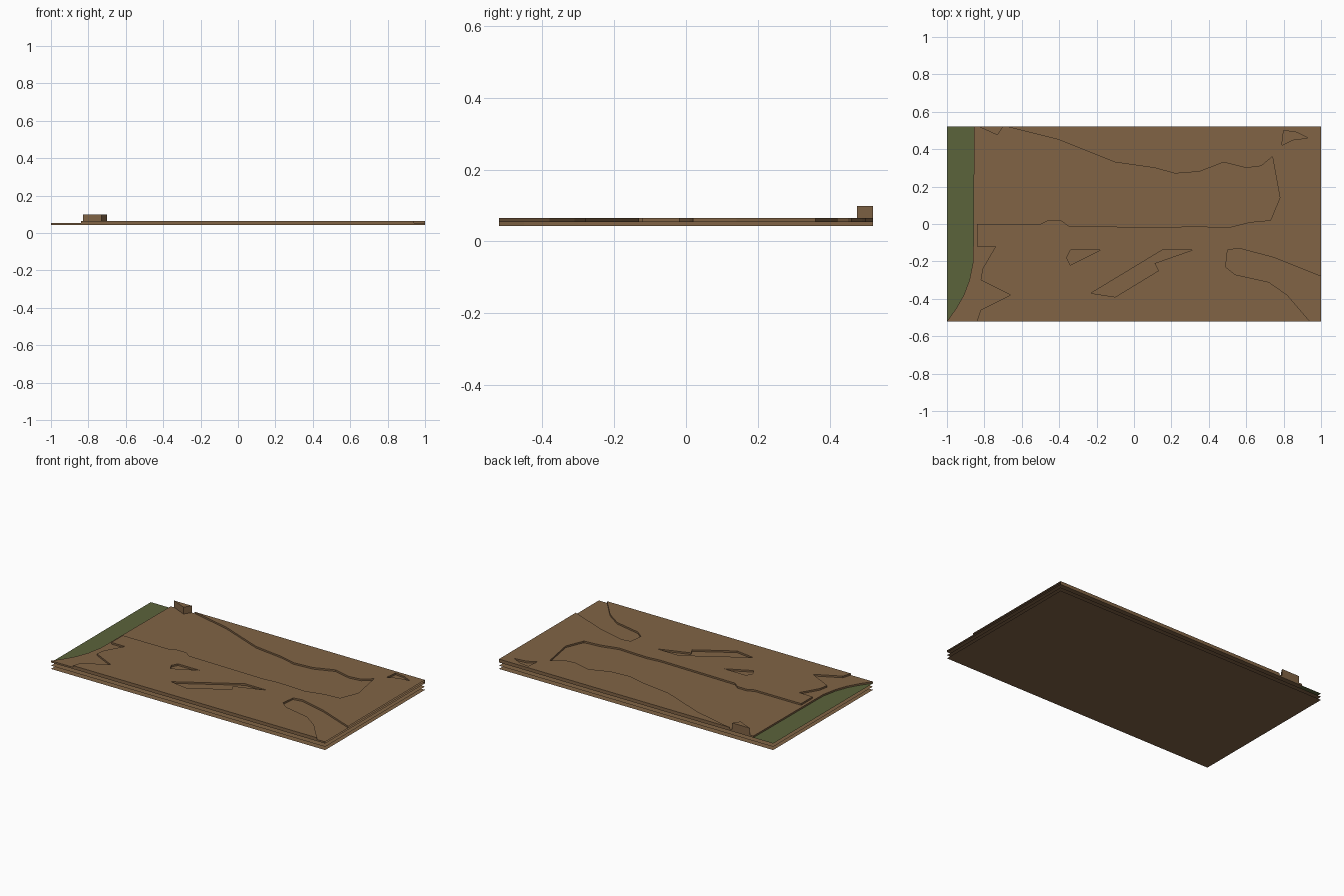
import bpy
import bmesh
from mathutils import Vector
from mathutils.geometry import tessellate_polygon

cube = bpy.data.objects.get("Cube")
if cube:
    bpy.data.objects.remove(cube, do_unlink=True)

HALF_X, HALF_Y = 1.0, 0.52
BED, GROUND, PLATEAU, BLOCK = 0.043, 0.054, 0.065, 0.099


def make_material(name, colour):
    mat = bpy.data.materials.new(name)
    mat.use_nodes = True
    mat.diffuse_color = colour
    bsdf = mat.node_tree.nodes["Principled BSDF"]
    bsdf.inputs["Base Color"].default_value = colour
    bsdf.inputs["Roughness"].default_value = 0.9
    return mat


earth = make_material("earth brown", (0.22, 0.127, 0.06, 1))
grass = make_material("grass green", (0.105, 0.125, 0.043, 1))


def on_border(a, b):
    """True when an edge lies on the outer rectangle, where layers stay open."""
    same_x = a.x == b.x and abs(a.x) >= HALF_X
    same_y = a.y == b.y and abs(a.y) >= HALF_Y
    return same_x or same_y


def make_layer(name, loops, top, mat, bottom=None):
    """Flat sheet from an outline plus holes, with step walls down to bottom."""
    loops = [[Vector((x, y, top)) for x, y in loop] for loop in loops]
    bm = bmesh.new()
    rings = [[bm.verts.new(p) for p in loop] for loop in loops]
    flat = [v for ring in rings for v in ring]
    for tri in tessellate_polygon(loops):
        face = bm.faces.new([flat[i] for i in tri])
        face.normal_update()
        if face.normal.z < 0:
            face.normal_flip()
    if bottom is not None:
        for ring in rings:
            low = [bm.verts.new((v.co.x, v.co.y, bottom)) for v in ring]
            for i, a in enumerate(ring):
                j = (i + 1) % len(ring)
                b = ring[j]
                if on_border(a.co, b.co):
                    continue
                edge = bm.edges.get((a, b))
                wall = bm.faces.new((a, b, low[j], low[i]))
                # Match the winding of the sheet the wall hangs from
                if edge and edge.link_faces:
                    loop = next(l for l in edge.link_faces[0].loops if l.edge == edge)
                    if loop.vert == a:
                        wall.normal_flip()
    loose = [v for v in bm.verts if not v.link_faces]
    bmesh.ops.delete(bm, geom=loose, context="VERTS")
    mesh = bpy.data.meshes.new(name)
    bm.to_mesh(mesh)
    bm.free()
    mesh.materials.append(mat)
    obj = bpy.data.objects.new(name, mesh)
    bpy.context.collection.objects.link(obj)
    return obj


# Lower strata: plain open sheets
sheet = [(-HALF_X, -HALF_Y), (HALF_X, -HALF_Y), (HALF_X, HALF_Y), (-HALF_X, HALF_Y)]
make_layer("base_sheet", [sheet], 0, earth)
make_layer("middle_sheet", [sheet], BED / 2, earth)

# Green lowland strip and the ground rising beside it
shore = [(-HALF_X, -HALF_Y), (-.95, -.45), (-.91, -.38), (-.88, -.3),
         (-.86, -.2), (-.855, HALF_Y)]
ground = shore + [(HALF_X, HALF_Y), (HALF_X, -HALF_Y)]
make_layer("green_lowland", [shore + [(-HALF_X, HALF_Y)]], BED, grass)
make_layer("bed_sheet", [ground], BED, earth)
make_layer("ground_sheet", [ground], GROUND, earth, BED)

# Plateau outline: west bluff, long valley, north ridge, east gully
west_bluff = [(-.84, -HALF_Y), (-.82, -.46), (-.66, -.38), (-.82, -.3),
              (-.81, -.24), (-.74, -.12), (-.84, -.12)]
valley_south = [(-.84, 0), (-.5, 0), (-.46, .02), (-.39, .02), (-.35, -.01),
                (.2, -.02), (.3, -.01), (.5, -.02), (.62, .01), (.73, .02)]
valley_north = [(.78, .14), (.74, .36), (.68, .31), (.6, .3), (.48, .33),
                (.35, .28), (.22, .27), (.11, .3), (-.1, .33), (-.4, .45)]
east_gully = [(HALF_X, -.28), (.75, -.18), (.56, -.13), (.5, -.14),
              (.49, -.23), (.54, -.27), (.72, -.31), (.82, -.38), (.94, -HALF_Y)]
outline = (west_bluff + valley_south + valley_north
           + [(-.68, HALF_Y), (HALF_X, HALF_Y)] + east_gully)

# Hollows cut in the plateau
small_hollow = [(-.36, -.18), (-.34, -.14), (-.18, -.14), (-.34, -.22)]
long_hollow = [(-.23, -.37), (.15, -.14), (.31, -.14), (.11, -.21),
               (.13, -.25), (-.1, -.39)]
corner_hollow = [(.79, .42), (.8, .5), (.87, .49), (.93, .46), (.85, .45)]
make_layer("plateau", [outline, small_hollow, long_hollow, corner_hollow],
           PLATEAU, earth, GROUND)

# Tall wedge on the back edge
wedge = [(-.83, HALF_Y), (-.73, .475), (-.7, HALF_Y)]
make_layer("back_wedge", [wedge], BLOCK, earth, GROUND)
